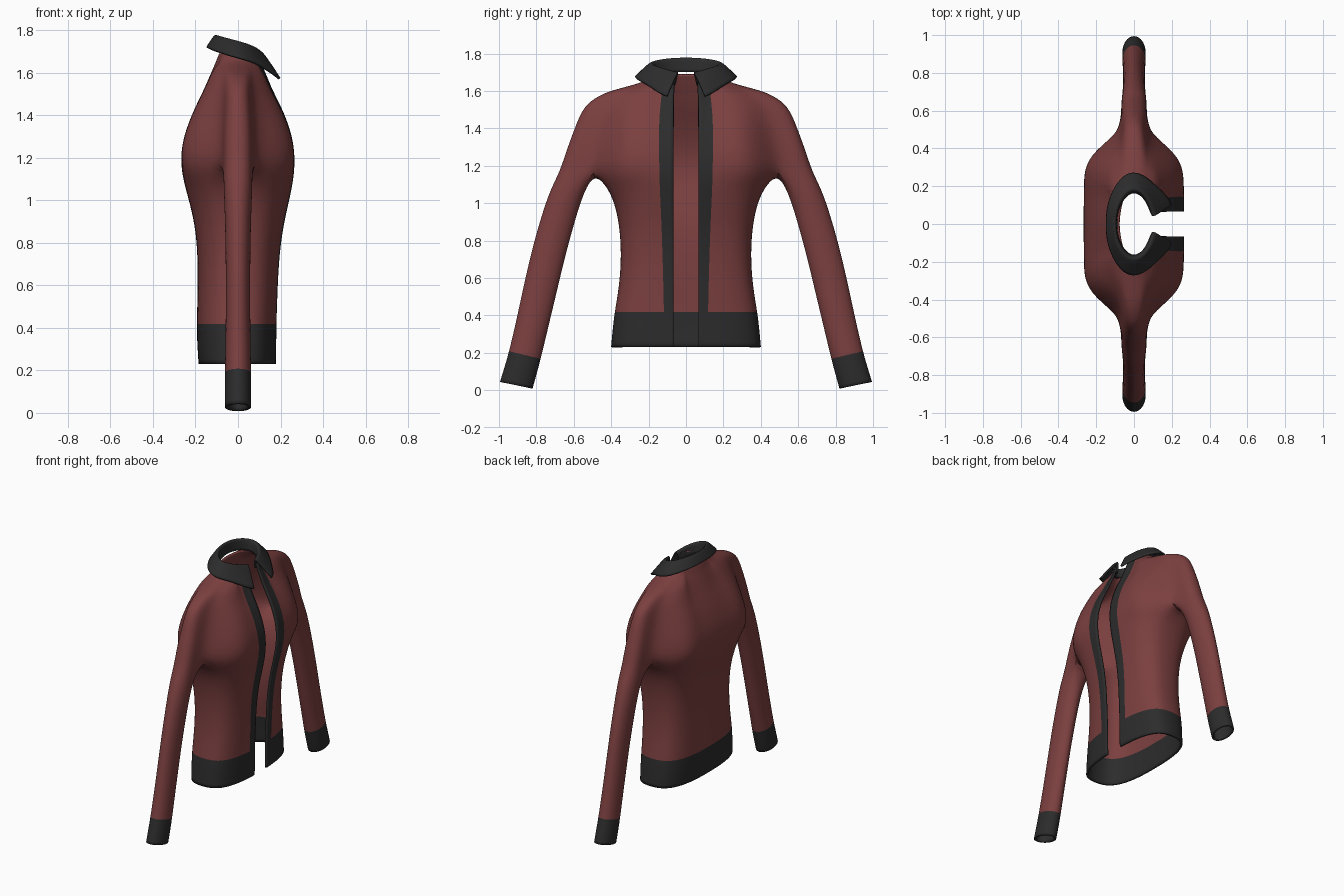
import bpy
from math import cos, sin, pi, asin, sqrt

if "Cube" in bpy.data.objects:
    bpy.data.objects.remove(bpy.data.objects["Cube"])


def material(name, rgb):
    m = bpy.data.materials.new(name)
    m.diffuse_color = (*rgb, 1)
    m.use_nodes = True
    m.node_tree.nodes["Principled BSDF"].inputs["Base Color"].default_value = m.diffuse_color
    return m


RED = material("red_cloth", (0.20, 0.05, 0.05))
DARK = material("dark_trim", (0.025, 0.025, 0.025))


def finish(name, verts, faces, trim, thickness, offset):
    """Half shape -> mirrored, smoothed, thick cloth."""
    me = bpy.data.meshes.new(name)
    me.from_pydata(verts, [], faces)
    me.materials.append(RED)
    me.materials.append(DARK)
    for p, t in zip(me.polygons, trim):
        p.material_index = int(t)
    ob = bpy.data.objects.new(name, me)
    bpy.context.collection.objects.link(ob)
    m = ob.modifiers.new("mirror", 'MIRROR')
    m.use_axis = (False, True, False)
    s = ob.modifiers.new("smooth", 'SUBSURF')
    s.levels = s.render_levels = 2
    s.boundary_smooth = 'PRESERVE_CORNERS'
    t = ob.modifiers.new("cloth", 'SOLIDIFY')
    t.thickness, t.offset = thickness, offset
    bpy.ops.object.select_all(action='DESELECT')
    ob.select_set(True)
    bpy.context.view_layer.objects.active = ob
    bpy.ops.object.shade_smooth_by_angle(angle=0.9)
    return ob


verts, faces, trim = [], [], []


def add(points):
    start = len(verts)
    verts.extend(points)
    return list(range(start, len(verts)))


def bridge(lo, hi, closed=False, dark=lambda j: False):
    n = len(lo)
    for j in range(n if closed else n - 1):
        k = (j + 1) % n
        faces.append((lo[j], lo[k], hi[k], hi[j]))
        trim.append(dark(j))


EDGE = 0.067


def placket(z):
    return 0.11 + 0.036 * min(1, max(0, (z - 0.4) / 0.9)) - 0.1 * max(0, z - 1.45)


# Yoke: slices through chest, shoulder and upper sleeve together
V = [.15, .30, .43, .55, .66, .77, .89, .965]
DEPTH = [1, .98, .84, .58, .34, .26, .24, .17]


def yoke_ring(z, yo, xf, xb, w):
    def side(ys, x):
        y1 = ys[1]
        out = [(x, ys[0], z), (x * (1 - w * .25), y1, z)]
        for v, d in zip(V, DEPTH):
            y = y1 + (yo - y1) * v
            e = sqrt(max(0, 1 - (y / yo) ** 2))
            out.append((x * (d * (1 - w) + e * w), y, z))
        return out
    front = side((EDGE, placket(z)), xf)
    back = side((0, placket(z)), -xb)
    return add(front + [(0, yo, z)] + back[::-1])


yoke = [yoke_ring(*r) for r in (
    (1.17, .68, .268, .270, 0), (1.28, .645, .262, .264, .05),
    (1.40, .60, .222, .222, .15), (1.48, .568, .182, .185, .3),
    (1.535, .53, .155, .160, .45), (1.58, .46, .138, .142, .6),
    (1.605, .39, .126, .132, .75), (1.63, .29, .117, .122, .9),
    (1.655, .21, .110, .112, 1), (1.69, .18, .100, .097, 1))]
for a, b in zip(yoke, yoke[1:]):
    bridge(a, b, dark=lambda j: j == 0)

# Underarm splits the lowest slice into a torso ring and a sleeve ring
base = yoke[0]
crotch = add([(0, .485, 1.16)])[0]
torso_top = base[:7] + [crotch] + base[14:]
sleeve_top = base[6:15] + [crotch]


# Torso down to the hem
def torso_ring(z, w, xf, xb):
    e = .72
    pts = []
    for x, ys in ((xf, (EDGE, placket(z))), (-xb, (0, placket(z)))):
        t1 = asin((ys[1] / w) ** (1 / e))
        row = []
        for i in range(7):
            t = t1 + (pi / 2 - t1) * (i - 1) / 6
            if i == 0:
                row.append((x, ys[0], z))
            else:
                row.append((x * cos(t) ** e, w * sin(t) ** e, z))
        pts.append(row)
    return add(pts[0] + [(0, w, z)] + pts[1][::-1])


upper = torso_top
for r in ((1.08, .418, .258, .255), (.98, .377, .236, .226), (.85, .354, .207, .198),
          (.70, .348, .191, .190), (.55, .360, .185, .191), (.41, .385, .180, .195),
          (.32, .395, .180, .192), (.23, .403, .178, .186)):
    ring = torso_ring(*r)
    bridge(ring, upper, dark=lambda j: j == 0 or r[0] < .4)
    upper = ring


# Sleeve down to the cuff: inner y,z / outer y,z / half depth
def sleeve_ring(yi, zi, yo, zo, hx):
    k = 1.06
    pts = []
    for i in range(10):
        a = (4 - i) * pi / 5
        c = cos(a) * k / 2
        pts.append((hx * k * sin(a), (yi + yo) / 2 + c * (yo - yi),
                    (zi + zo) / 2 + c * (zo - zi)))
    return add(pts)


upper = sleeve_top
for r in ((.545, 1.06, .722, 1.08, .068), (.59, .92, .768, .95, .062),
          (.645, .72, .822, .76, .058), (.692, .52, .868, .56, .057),
          (.74, .32, .910, .36, .059), (.78, .152, .950, .192, .062),
          (.80, .08, .972, .12, .063), (.82, .008, .995, .045, .062)):
    ring = sleeve_ring(*r)
    bridge(ring, upper, True, dark=lambda j: r[1] < .1)
    upper = ring

finish("jacket_body", verts, faces, trim, 0.014, -1)

# Folded collar: hanging edge, fold line and inner stand, front to back
verts, faces, trim = [], [], []
outer = [(.195, .10, 1.572), (.185, .135, 1.582), (.10, .215, 1.640), (.03, .272, 1.664),
         (-.05, .270, 1.684), (-.12, .165, 1.706), (-.143, .07, 1.716), (-.145, 0, 1.718)]
fold = [(.10, .038, 1.705), (.095, .065, 1.710), (.075, .125, 1.725), (.03, .178, 1.742),
        (-.03, .180, 1.758), (-.08, .115, 1.771), (-.098, .05, 1.776), (-.10, 0, 1.777)]
stand = [(x * .95, y * .95 + (.025 if i == 0 else 0), z - .075)
         for i, (x, y, z) in enumerate(fold)]


def mix(a, b, t, lift):
    return [tuple(p + (q - p) * t + (lift if k == 2 else 0)
                  for k, (p, q) in enumerate(zip(u, v))) for u, v in zip(a, b)]


rows = [add(r) for r in (outer, mix(outer, fold, .5, .006), mix(outer, fold, .9, .006),
                         mix(fold, stand, .12, 0), stand)]
for a, b in zip(rows, rows[1:]):
    bridge(a, b, dark=lambda j: True)
finish("collar", verts, faces, trim, 0.012, 0)
